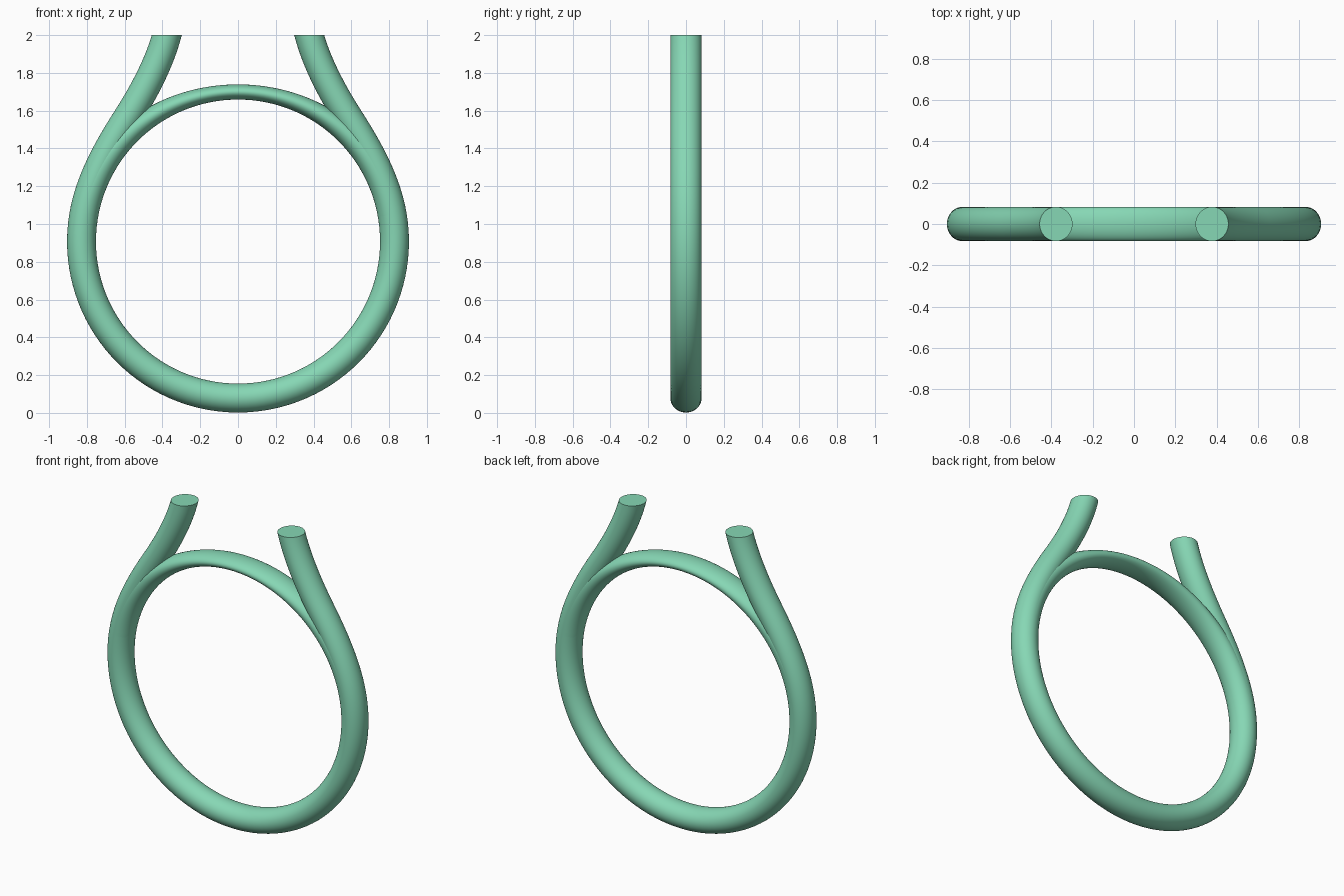
import bpy, bmesh, math
from mathutils import Vector
from mathutils.geometry import interpolate_bezier

if "Cube" in bpy.data.objects:
    bpy.data.objects.remove(bpy.data.objects["Cube"])

CZ, INNER = 0.907, 0.752      # centre height and inner radius of the ring
HALF_R, HALF_Y = 0.0765, 0.083  # half thickness of the wire
SIDES = 40

mat = bpy.data.materials.new("green")
mat.diffuse_color = (0.24, 0.68, 0.46, 1)
mat.use_nodes = True
mat.node_tree.nodes["Principled BSDF"].inputs["Base Color"].default_value = mat.diffuse_color


def on_circle(deg, radius):
    a = math.radians(deg)
    return Vector((radius * math.cos(a), 0, CZ + radius * math.sin(a)))


def sweep(name, path, halves, flat_top=False):
    """Sweep an elliptical section along a path in the xz plane."""
    bm = bmesh.new()
    rings = []
    n = len(path)
    for i, (p, h) in enumerate(zip(path, halves)):
        t = (path[min(i + 1, n - 1)] - path[max(i - 1, 0)]).normalized()
        side = Vector((t.z, 0, -t.x))
        ring = []
        for k in range(SIDES):
            a = 2 * math.pi * k / SIDES
            v = p + side * h * math.cos(a) + Vector((0, HALF_Y * math.sin(a), 0))
            if flat_top and i in (0, n - 1):
                v += t * ((2.0 - v.z) / t.z)   # level cut at the tip
            ring.append(bm.verts.new(v))
        rings.append(ring)
    for r0, r1 in zip(rings, rings[1:]):
        for k in range(SIDES):
            j = (k + 1) % SIDES
            bm.faces.new((r0[k], r0[j], r1[j], r1[k]))
    bm.faces.new(rings[0])
    bm.faces.new(rings[-1])
    bmesh.ops.recalc_face_normals(bm, faces=bm.faces)
    me = bpy.data.meshes.new(name)
    bm.to_mesh(me)
    bm.free()
    ob = bpy.data.objects.new(name, me)
    bpy.context.collection.objects.link(ob)
    me.materials.append(mat)
    bpy.ops.object.select_all(action='DESELECT')
    ob.select_set(True)
    bpy.context.view_layer.objects.active = ob
    bpy.ops.object.shade_smooth_by_angle(angle=math.radians(40))
    return ob


# Open band: round below, flaring into two upright ends
mid = INNER + HALF_R
right = [on_circle(d, mid) for d in range(-90, 15, 3)]
start = on_circle(15, mid)
bend, tip = Vector((0.59, 0, 1.555)), Vector((0.377, 0, 2.0))
d0, d1, d2 = Vector((-.259, 0, .966)), Vector((-.539, 0, .842)), Vector((-.26, 0, .965))
right += interpolate_bezier(start, start + d0 * .16, bend - d1 * .16, bend, 16)[:-1]
right += interpolate_bezier(bend, bend + d1 * .16, tip - d2 * .16, tip, 16)
left = [Vector((-p.x, 0, p.z)) for p in reversed(right[1:])]
path = left + right
sweep("ring_band", path, [HALF_R] * len(path), flat_top=True)

# Thin bridge closing the ring on top, thickening towards the sides
angles = range(10, 171, 2)
halves = [0.04 + (HALF_R - 0.04) * math.cos(math.radians(a)) ** 2 for a in angles]
sweep("top_bridge", [on_circle(a, INNER + h) for a, h in zip(angles, halves)], halves)
